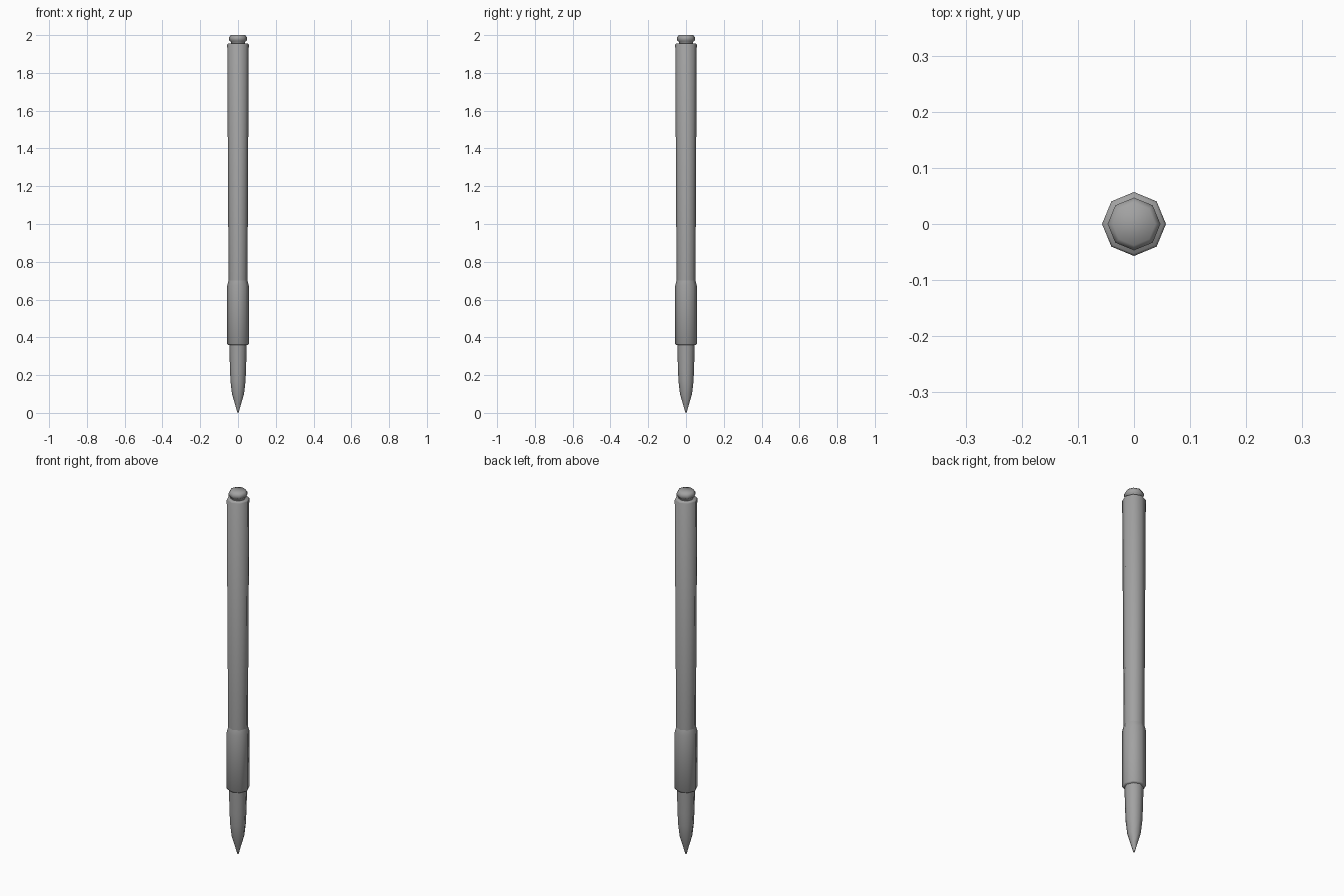
import bpy
import bmesh
from math import cos, sin, tau, radians

cube = bpy.data.objects.get("Cube")
if cube:
    bpy.data.objects.remove(cube, do_unlink=True)

SIDES = 8

grey = bpy.data.materials.new("mid grey")
grey.use_nodes = True
grey.diffuse_color = (0.36, 0.36, 0.36, 1)
grey.node_tree.nodes["Principled BSDF"].inputs["Base Color"].default_value = grey.diffuse_color


def turned_part(name, profile):
    """Spin (radius, height) pairs, bottom to top, into a closed octagonal part."""
    bm = bmesh.new()
    rings = []
    for radius, z in profile:
        angles = [tau * i / SIDES for i in range(SIDES)]
        rings.append([bm.verts.new((radius * cos(a), radius * sin(a), z)) for a in angles])
    for low, high in zip(rings, rings[1:]):
        for i in range(SIDES):
            j = (i + 1) % SIDES
            bm.faces.new((low[i], low[j], high[j], high[i]))
    bm.faces.new(rings[0][::-1])
    bm.faces.new(rings[-1])
    mesh = bpy.data.meshes.new(name)
    bm.to_mesh(mesh)
    bm.free()
    mesh.materials.append(grey)
    obj = bpy.data.objects.new(name, mesh)
    bpy.context.collection.objects.link(obj)
    bpy.ops.object.select_all(action="DESELECT")
    obj.select_set(True)
    bpy.context.view_layer.objects.active = obj
    bpy.ops.object.shade_smooth_by_angle(angle=radians(60))


# Pointed writing tip
turned_part("tip", [(0.003, 0), (0.017, 0.05), (0.032, 0.1), (0.04, 0.17),
                    (0.043, 0.24), (0.046, 0.365)])

# Thicker finger grip with a chamfered upper end
turned_part("grip", [(0.053, 0.36), (0.057, 0.366), (0.057, 0.675), (0.05, 0.702)])

# Long barrel, widening slightly to the top
turned_part("barrel", [(0.05, 0.695), (0.057, 1.95), (0.053, 1.956)])

# Push button on a narrow neck
turned_part("button", [(0.037, 1.95), (0.037, 1.964), (0.047, 1.972),
                       (0.047, 1.988), (0.038, 2.0)])
